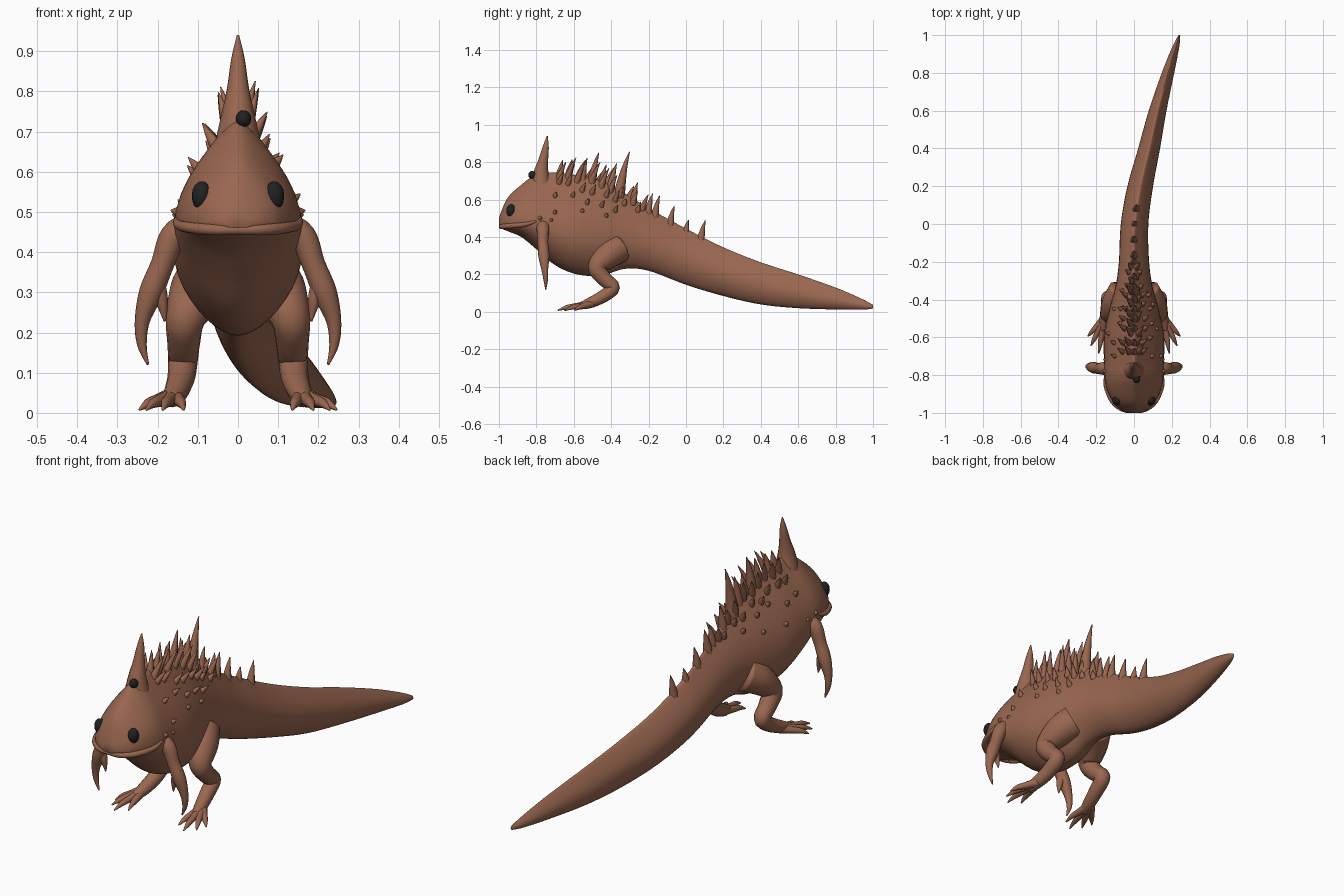
import bpy, bmesh, math, random
from mathutils import Vector

random.seed(4)
if "Cube" in bpy.data.objects:
    bpy.data.objects.remove(bpy.data.objects["Cube"])


def material(name, color):
    mat = bpy.data.materials.new(name)
    mat.use_nodes = True
    mat.diffuse_color = (*color, 1)
    bsdf = next(n for n in mat.node_tree.nodes if n.type == "BSDF_PRINCIPLED")
    bsdf.inputs["Base Color"].default_value = (*color, 1)
    bsdf.inputs["Roughness"].default_value = 0.8
    return mat


SKIN = material("brown_skin", (0.32, 0.135, 0.08))
BLACK = material("eye_black", (0.015, 0.015, 0.016))


def finish(name, bm, mat, mirror=False):
    bmesh.ops.recalc_face_normals(bm, faces=bm.faces[:])
    mesh = bpy.data.meshes.new(name)
    bm.to_mesh(mesh)
    bm.free()
    mesh.materials.append(mat)
    mesh.shade_smooth()
    obj = bpy.data.objects.new(name, mesh)
    bpy.context.collection.objects.link(obj)
    if mirror:
        obj.modifiers.new("Mirror", "MIRROR").use_mirror_merge = False
    return obj


def smooth(rows, steps):
    """Catmull-Rom curve through rows of any length."""
    out = []
    for i in range(len(rows) - 1):
        quad = rows[max(i - 1, 0)], rows[i], rows[i + 1], rows[min(i + 2, len(rows) - 1)]
        for j in range(steps):
            t = j / steps
            out.append([b + 0.5 * t * (c - a + t * (2 * a - 5 * b + 4 * c - d + t * (3 * (b - c) + d - a)))
                        for a, b, c, d in zip(*quad)])
    return out + [list(rows[-1])]


def skin_rings(bm, rings):
    rings = [[bm.verts.new(p) for p in ring] for ring in rings]
    n = len(rings[0])
    for lower, upper in zip(rings, rings[1:]):
        for i in range(n):
            j = (i + 1) % n
            bm.faces.new((lower[i], lower[j], upper[j], upper[i]))
    bm.faces.new(rings[0])
    bm.faces.new(rings[-1])


def tube(bm, rows, steps=5, sides=14):
    """Tapered tube through rows of x, y, z, radius."""
    pts = smooth(rows, steps)
    centres = [Vector(p[:3]) for p in pts]
    rings, last = [], Vector((0, 0, 1))
    turn = last.rotation_difference(last)
    for i, c in enumerate(centres):
        way = (centres[min(i + 1, len(pts) - 1)] - centres[max(i - 1, 0)]).normalized()
        turn = last.rotation_difference(way) @ turn
        last, r = way, max(pts[i][3], 0.001)
        angles = [math.tau * k / sides for k in range(sides)]
        rings.append([c + turn @ Vector((r * math.cos(a), r * math.sin(a), 0)) for a in angles])
    skin_rings(bm, rings)


# Body and tail: y, centre x, top, bottom, widest height, half width
STATIONS = smooth([
    (-1.0, 0, 0.50, 0.455, 0.475, 0.03),
    (-0.985, 0, 0.545, 0.445, 0.475, 0.065),
    (-0.95, 0, 0.615, 0.43, 0.475, 0.105),
    (-0.88, 0, 0.68, 0.40, 0.475, 0.142),
    (-0.80, 0, 0.735, 0.335, 0.465, 0.158),
    (-0.70, 0, 0.745, 0.25, 0.43, 0.16),
    (-0.58, 0, 0.73, 0.20, 0.40, 0.158),
    (-0.45, 0, 0.70, 0.195, 0.39, 0.13),
    (-0.33, 0, 0.635, 0.23, 0.39, 0.098),
    (-0.20, 0, 0.555, 0.22, 0.36, 0.08),
    (0.0, 0.003, 0.445, 0.145, 0.28, 0.073),
    (0.20, 0.033, 0.345, 0.085, 0.20, 0.068),
    (0.40, 0.08, 0.265, 0.04, 0.14, 0.058),
    (0.60, 0.125, 0.20, 0.02, 0.095, 0.047),
    (0.80, 0.18, 0.13, 0.013, 0.06, 0.033),
    (0.94, 0.222, 0.07, 0.012, 0.035, 0.018),
    (1.0, 0.24, 0.038, 0.018, 0.027, 0.005)], 5)


def on_body(row, angle):
    y, xc, top, bottom, mid, width = row
    c, s = math.cos(angle), math.sin(angle)
    keel = min(0.75, 0.3 + (y + 1) * 1.8) if y < 0 else 0.6
    pinch = 1 - (keel if s > 0 else 0.2) * s * s
    return Vector((xc + width * c * pinch, y, mid + s * (top - mid if s > 0 else mid - bottom)))


def body_point(y, degrees):
    row = min(STATIONS, key=lambda r: abs(r[0] - y))
    point = on_body(row, math.radians(degrees))
    return point


bm = bmesh.new()
skin_rings(bm, [[on_body(row, math.tau * k / 40) for k in range(40)] for row in STATIONS])
finish("body_and_tail", bm, SKIN)

# Overhanging upper lip
bm = bmesh.new()
half = [(0.152, -0.80, 0.485, 0.006), (0.148, -0.86, 0.468, 0.012),
        (0.113, -0.938, 0.46, 0.014), (0.06, -0.98, 0.456, 0.014)]
tube(bm, half + [(0, -0.988, 0.456, 0.013)] + [(-x, y, z, r) for x, y, z, r in reversed(half)])
finish("upper_lip", bm, SKIN)

# Head horn
bm = bmesh.new()
tube(bm, [(0, -0.775, 0.66, 0.06), (0, -0.775, 0.74, 0.042), (0, -0.763, 0.81, 0.027),
          (0, -0.75, 0.88, 0.017), (0, -0.742, 0.94, 0.003)])
finish("head_horn", bm, SKIN)


def spike(bm, base, direction, length, radius):
    way = Vector(direction).normalized()
    bend = Vector((0, 0.12 * length, 0))
    steps = [(-0.25, 1.15), (0.1, 1), (0.6, 0.55), (1, 0.08)]
    tube(bm, [(*(base + way * length * t + bend * t * t), radius * r) for t, r in steps], 3, 8)


# Central row of spines: y, length
bm = bmesh.new()
for y, length in ((-0.68, 0.08), (-0.62, 0.09), (-0.56, 0.11), (-0.51, 0.15), (-0.45, 0.10),
                  (-0.40, 0.13), (-0.345, 0.22), (-0.28, 0.10), (-0.21, 0.09), (-0.15, 0.10),
                  (-0.09, 0.09), (0.01, 0.06), (0.075, 0.10)):
    spike(bm, body_point(y, 90) - Vector((0, 0, 0.012)), (0, 0.12, 1), length, 0.012 + length * 0.07)
finish("back_spines", bm, SKIN)

# Side rows, shorter further down: angle, spacing, last y, length, radius, outward lean
bm = bmesh.new()
for angle, gap, end, length, radius, lean in ((70, 0.055, -0.2, 0.095, 0.016, 0.3),
                                              (53, 0.06, -0.24, 0.06, 0.014, 0.6),
                                              (38, 0.085, -0.3, 0.035, 0.012, 0.9),
                                              (22, 0.12, -0.4, 0.018, 0.011, 1.4)):
    for side in (-1, 1):
        y = -0.70 + random.uniform(0, gap)
        while y < end:
            p = body_point(y, angle + random.uniform(-5, 5))
            p.x *= side
            fade = 1 if y < -0.35 else 0.65
            spike(bm, p, (side * lean, 0.3, 1), length * fade * random.uniform(0.75, 1.2), radius)
            y += gap * random.uniform(0.85, 1.15)
finish("side_spines", bm, SKIN)

# Small cheek points at the jaw corners
bm = bmesh.new()
spike(bm, Vector((0.148, -0.78, 0.50)), (1, 0.2, 0.2), 0.02, 0.014)
spike(bm, Vector((0.148, -0.72, 0.49)), (1, 0.2, 0.2), 0.016, 0.012)
finish("cheek_points", bm, SKIN, True)

# Arms ending in a long claw and a thumb
bm = bmesh.new()
tube(bm, [(0.11, -0.765, 0.47, 0.035), (0.16, -0.765, 0.44, 0.034), (0.188, -0.765, 0.37, 0.029),
          (0.216, -0.76, 0.30, 0.03), (0.238, -0.755, 0.23, 0.019), (0.239, -0.75, 0.17, 0.012),
          (0.224, -0.75, 0.12, 0.003)])
tube(bm, [(0.205, -0.76, 0.33, 0.022), (0.19, -0.76, 0.28, 0.016), (0.182, -0.758, 0.228, 0.003)])
finish("arms", bm, SKIN, True)

# Hind legs folded forward at the knee
bm = bmesh.new()
tube(bm, [(0.06, -0.36, 0.34, 0.08), (0.10, -0.42, 0.30, 0.072), (0.13, -0.475, 0.235, 0.05),
          (0.135, -0.435, 0.175, 0.041), (0.137, -0.39, 0.13, 0.037), (0.142, -0.44, 0.085, 0.034),
          (0.155, -0.51, 0.05, 0.029), (0.165, -0.56, 0.033, 0.02)])
finish("hind_legs", bm, SKIN, True)

# Feet with spread toes
bm = bmesh.new()
for x, y in ((0.245, -0.595), (0.228, -0.645), (0.187, -0.685), (0.135, -0.65)):
    root = Vector((0.158, -0.50, 0.045))
    tip = Vector((x, y, 0.008))
    a, b = root.lerp(tip, 0.45), root.lerp(tip, 0.75)
    tube(bm, [(*root, 0.022), (a.x, a.y, 0.032, 0.016), (b.x, b.y, 0.024, 0.012), (*tip, 0.003)], 4, 10)
finish("feet", bm, SKIN, True)


def eye(name, location, size, mirror):
    bm = bmesh.new()
    bmesh.ops.create_uvsphere(bm, u_segments=20, v_segments=14, radius=1)
    bmesh.ops.scale(bm, vec=size, verts=bm.verts[:])
    bmesh.ops.translate(bm, vec=location, verts=bm.verts[:])
    finish(name, bm, BLACK, mirror)


# Paired eyes and the single brow eye below the horn
eye("eyes", (0.09, -0.935, 0.54), (0.025, 0.025, 0.036), True)
eye("brow_eye", (0.014, -0.822, 0.732), (0.019, 0.021, 0.021), False)
